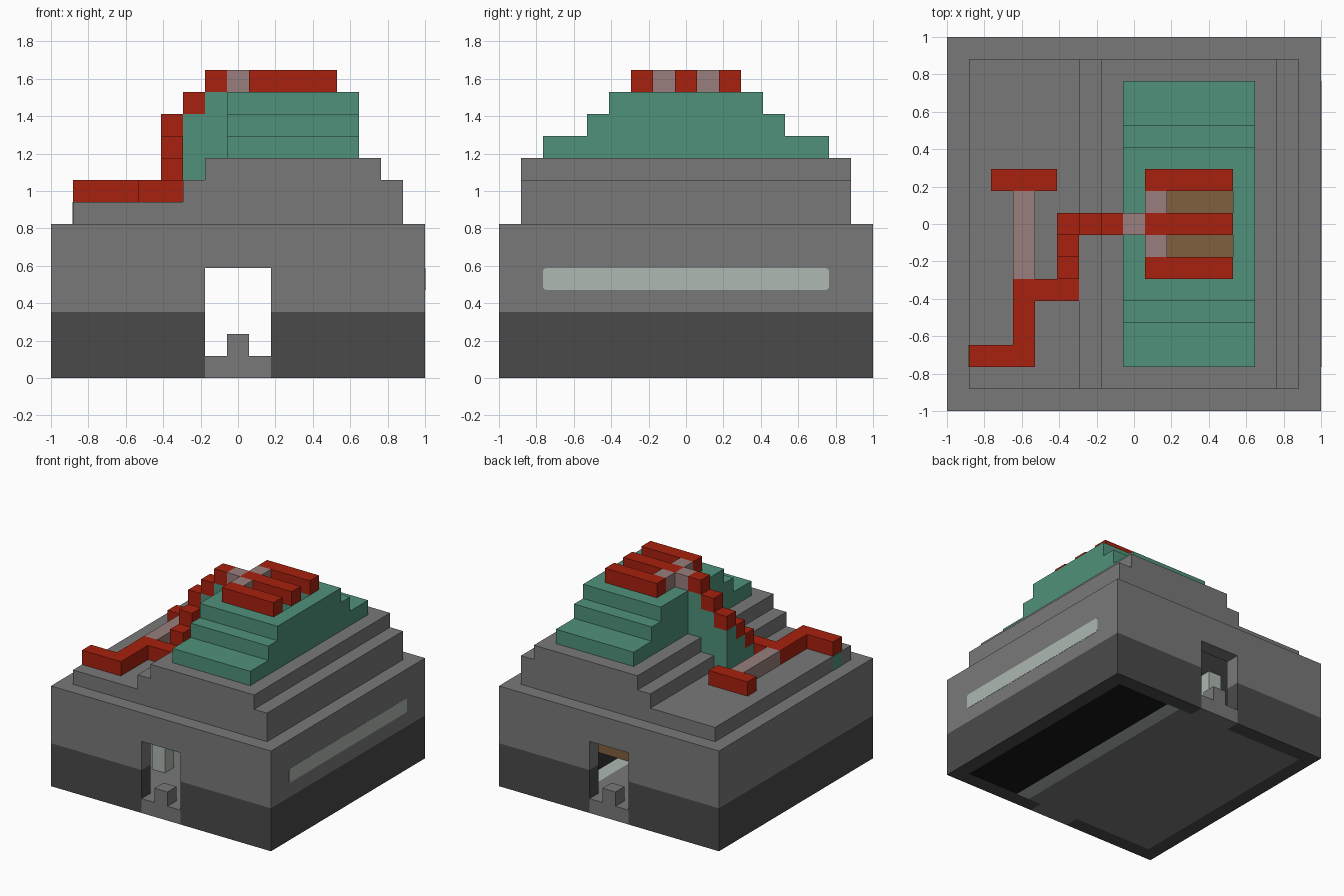
import bpy, bmesh
from mathutils import Matrix, Vector

cube = bpy.data.objects.get("Cube")
if cube:
    bpy.data.objects.remove(cube)

U = 2 / 17  # one block


def material(name, hex_code):
    """Flat material from a display colour."""
    rgb = [int(hex_code[i:i + 2], 16) / 255 for i in (0, 2, 4)]
    rgb = [c / 12.92 if c < 0.04 else ((c + 0.055) / 1.055) ** 2.4 for c in rgb]
    m = bpy.data.materials.new(name)
    m.use_nodes = True
    m.diffuse_color = (*rgb, 1)
    m.node_tree.nodes["Principled BSDF"].inputs["Base Color"].default_value = (*rgb, 1)
    return m


stone = material("stone_grey", "797979")
dark = material("dark_grey", "4a4a4a")
teal = material("teal", "4f917a")
red = material("red", "a8210f")
glass = material("pale_glass", "adb8b2")
pink = material("dusty_pink", "987e7d")
brown = material("brown", "80603f")
black = material("black", "191919")


def blocks(name, mat, *spans, cutters=()):
    """Object made of boxes, each (x0, x1, y0, y1, z0, z1) in blocks."""
    bm = bmesh.new()
    for x0, x1, y0, y1, z0, z1 in spans:
        size = Vector((x1 - x0, y1 - y0, z1 - z0)) * U
        centre = Vector((x0 + x1, y0 + y1, z0 + z1)) * U / 2
        bmesh.ops.create_cube(bm, size=1, matrix=Matrix.Translation(centre) @ Matrix.Diagonal((*size, 1)))
    mesh = bpy.data.meshes.new(name)
    bm.to_mesh(mesh)
    bm.free()
    obj = bpy.data.objects.new(name, mesh)
    bpy.context.collection.objects.link(obj)
    if mat:
        mesh.materials.append(mat)
    for c in cutters:
        mod = obj.modifiers.new("cut", "BOOLEAN")
        mod.operation, mod.solver, mod.object = "DIFFERENCE", "EXACT", c
    return obj


def cutter(name, span):
    obj = blocks(name, None, span)
    obj.hide_render = True
    obj.hide_set(True)
    obj.display_type = "WIRE"
    return obj


# Hollow spaces
room = cutter("room_cutter", (-7.5, 7.5, -7.5, 7.5, -1, 6))
tunnel = cutter("doorway_cutter", (-1.5, 1.5, -9, 9, -1, 5))
shaft = cutter("shaft_cutter", (1.5, 4.5, -1.5, 1.5, 5, 15))

# Main walls
blocks("lower_walls", dark, (-8.5, 8.5, -8.5, 8.5, 0, 3), cutters=(room, tunnel))
blocks("upper_walls", stone, (-8.5, 8.5, -8.5, 8.5, 3, 7), cutters=(room, tunnel, shaft))

# Floor strips and door sills
blocks("stone_floor", stone, (-7.5, 2.5, -7.5, 7.5, 0, 1))
blocks("pale_floor_strip", glass, (2.5, 3.5, -7.5, 7.5, 0, 1))
blocks("black_floor", black, (3.5, 7.5, -7.5, 7.5, 0, 1))
for name, s in (("front", -1), ("back", 1)):
    y0, y1 = sorted((7.5 * s, 8.5 * s))
    blocks(name + "_sill", stone, (-1.5, 1.5, y0, y1, 0, 1))
    blocks(name + "_sill_step", stone, (-0.5, 0.5, y0, y1, 1, 2))

# Room contents
blocks("table", brown, (1.5, 6.5, -2.5, 2.5, 1, 2))
blocks("front_pillar", glass, (-3.5, -2.5, -4.5, -3.5, 1, 6))
blocks("back_pillar", glass, (-3.5, -2.5, 3.5, 4.5, 3, 6))
blocks("back_pillar_foot", brown, (-3.5, -2.5, 3.5, 4.5, 1, 3))

# Long side window with rounded corners
window = blocks("side_window", glass, (8.46, 8.515, -6.5, 6.5, 4, 5))
bm = bmesh.new()
bm.from_mesh(window.data)
edges = [e for e in bm.edges if abs(e.verts[0].co.x - e.verts[1].co.x) > 0.001]
bmesh.ops.bevel(bm, geom=edges, offset=0.02, segments=3, profile=0.5, affect="EDGES")
bm.to_mesh(window.data)
bm.free()

# Stepped stone roof
for i, (x0, x1) in enumerate(((-7.5, 7.5), (-2.5, 7.5), (-1.5, 6.5))):
    blocks(f"stone_tier_{i + 1}", stone, (x0, x1, -7.5, 7.5, 7 + i, 8 + i), cutters=(shaft,))

# Teal stepped ridge
for i, y in enumerate((6.5, 4.5, 3.5)):
    blocks(f"teal_tier_{i + 1}", teal, (-0.5, 5.5, -y, y, 10 + i, 11 + i), cutters=(shaft,))

# Red trail stepping down from the ridge, with teal supports under it
trail = [(-1.5, -0.5, 13, 10), (-2.5, -0.5, 12, 9), (-3.5, -0.5, 11, 8),
         (-3.5, -1.5, 10, 8), (-3.5, -2.5, 9, 8)]
for i, (x, y, z, base) in enumerate(trail):
    blocks(f"trail_step_{i + 1}", red, (x, x + 1, y, y + 1, z, z + 1))
    blocks(f"trail_support_{i + 1}", teal, (x, x + 1, y, y + 1, base, z))
blocks("trail_bend", red, (-5.5, -2.5, -3.5, -2.5, 8, 9))
blocks("trail_run", red, (-5.5, -4.5, -5.5, -3.5, 8, 9))
blocks("trail_end", red, (-7.5, -4.5, -6.5, -5.5, 8, 9))
blocks("trail_end_panel", teal, (-7.515, -7.46, -6.5, -5.5, 7, 8))
blocks("side_bar", red, (-6.5, -3.5, 1.5, 2.5, 8, 9))
blocks("side_link", pink, (-5.5, -4.5, -2.5, 1.5, 8, 9))

# Three red bars and pink links on the summit
for name, y in (("front", -2), ("middle", 0), ("back", 2)):
    blocks(name + "_top_bar", red, (0.5, 4.5, y - 0.5, y + 0.5, 13, 14))
blocks("top_link_middle", pink, (-0.5, 0.5, -0.5, 0.5, 13, 14))
for name, y in (("front", -1), ("back", 1)):
    blocks("top_link_" + name, pink, (0.5, 1.5, y - 0.5, y + 0.5, 13, 14))
